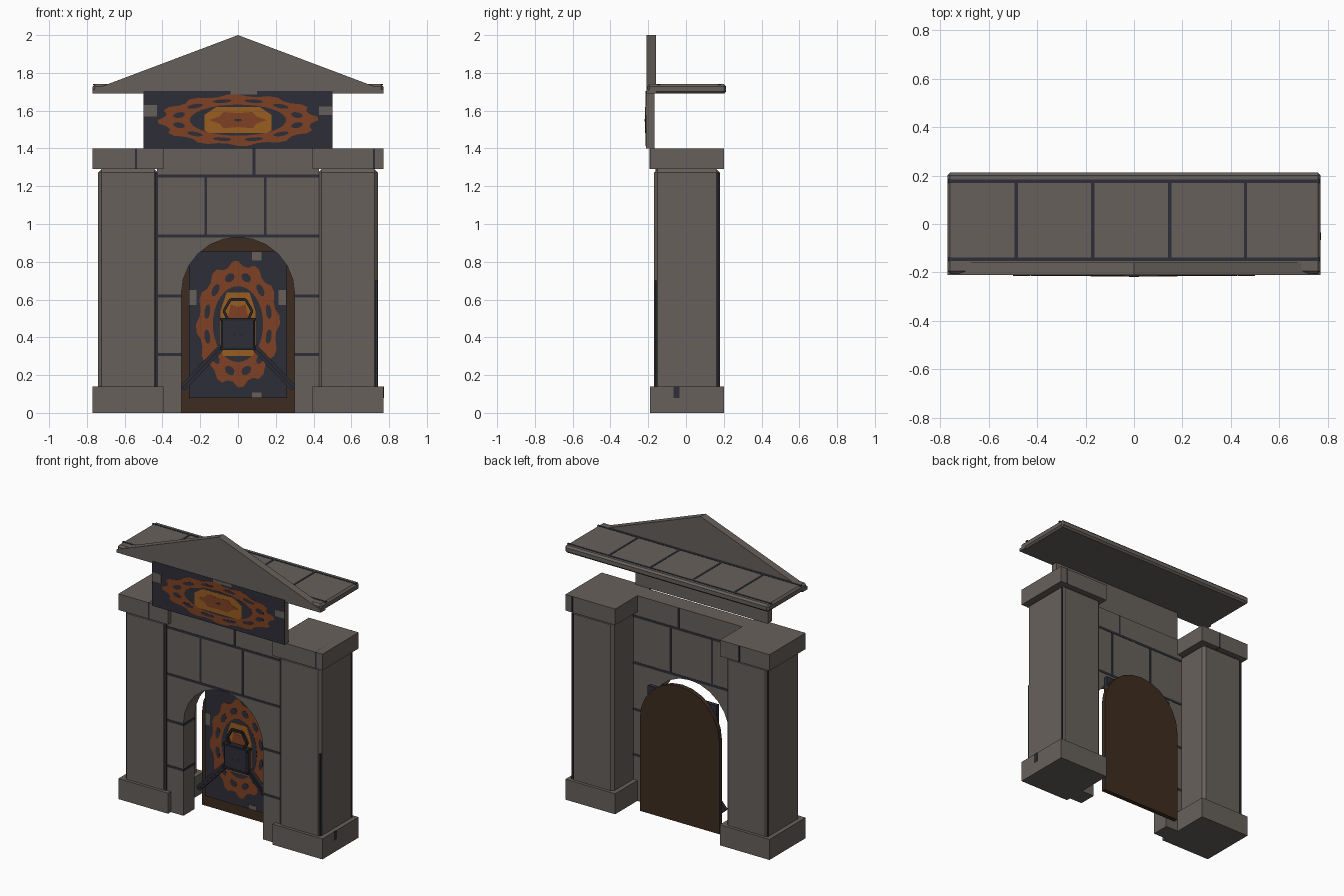
import bpy, bmesh, math

if "Cube" in bpy.data.objects:
    bpy.data.objects.remove(bpy.data.objects["Cube"])


def material(name, r, g, b):
    m = bpy.data.materials.new(name)
    m.diffuse_color = (r, g, b, 1)
    m.use_nodes = True
    m.node_tree.nodes["Principled BSDF"].inputs["Base Color"].default_value = m.diffuse_color
    return m


STONE = material("stone grey", 0.135, 0.118, 0.106)
SLATE = material("slate mortar", 0.026, 0.027, 0.039)
RUST = material("rust orange", 0.21, 0.052, 0.017)
AMBER = material("amber", 0.32, 0.11, 0.015)
WOOD = material("dark wood", 0.047, 0.025, 0.014)
IRON = material("black iron", 0.017, 0.018, 0.025)


def finish(name, bm, mat, bevel=0):
    if bevel:
        bmesh.ops.bevel(bm, geom=bm.edges[:], offset=bevel, segments=1, affect='EDGES')
    bmesh.ops.recalc_face_normals(bm, faces=bm.faces[:])
    me = bpy.data.meshes.new(name)
    bm.to_mesh(me)
    bm.free()
    me.materials.append(mat)
    ob = bpy.data.objects.new(name, me)
    bpy.context.collection.objects.link(ob)
    return ob


def box(name, x, y, z, mat, bevel=0):
    """Box from (min, max) pairs."""
    bm = bmesh.new()
    bmesh.ops.create_cube(bm, size=1)
    for v in bm.verts:
        v.co = [r[0] if c < 0 else r[1] for c, r in zip(v.co, (x, y, z))]
    return finish(name, bm, mat, bevel)


def prism(name, pts, y0, y1, mat):
    """Outline in the xz plane, extruded from y0 to y1."""
    bm = bmesh.new()
    f = bm.faces.new([bm.verts.new((x, y0, z)) for x, z in pts])
    ext = bmesh.ops.extrude_face_region(bm, geom=[f])
    for v in ext['geom']:
        if isinstance(v, bmesh.types.BMVert):
            v.co.y = y1
    return finish(name, bm, mat)


def bar(name, a, b, w, y0, y1, mat):
    """Straight bar in the xz plane between two points."""
    dx, dz = b[0] - a[0], b[1] - a[1]
    l = math.hypot(dx, dz)
    nx, nz = -dz / l * w / 2, dx / l * w / 2
    prism(name, [(a[0] + nx, a[1] + nz), (b[0] + nx, b[1] + nz),
                 (b[0] - nx, b[1] - nz), (a[0] - nx, a[1] - nz)], y0, y1, mat)


def arch(r, zc, n=12):
    return [(r * math.cos(math.pi * i / n), zc + r * math.sin(math.pi * i / n))
            for i in range(n + 1)]


# Pillars with plinths and caps
for s, side in ((-1, "left"), (1, "right")):
    def span(a, b):
        return tuple(sorted((s * a, s * b)))
    box(side + "_plinth", span(0.395, 0.77), (-0.19, 0.20), (0, 0.14), STONE)
    box(side + "_pillar", span(0.425, 0.74), (-0.17, 0.18), (0.12, 1.29), STONE, 0.018)
    box(side + "_cap", span(0.395, 0.77), (-0.19, 0.20), (1.29, 1.40), STONE)
    for z in (0.31, 0.62):
        box(side + "_jamb_mortar", span(0.298, 0.43), (-0.162, -0.038),
            (z - 0.008, z + 0.008), SLATE)
    box(side + "_pillar_seam", span(0.732, 0.741), (0.163, 0.174), (0.14, 1.27), SLATE)
box("pillar_inner_seam", (-0.438, -0.424), (-0.165, -0.155), (0.14, 1.27), SLATE)
box("pillar_outer_seam", (0.728, 0.738), (-0.165, -0.155), (0.14, 0.7), SLATE)
box("plinth_crack", (0.76, 0.772), (-0.065, -0.035), (0.08, 0.14), SLATE)

# Wall with arched doorway
wall = [(0.43, 0), (0.43, 1.40), (-0.43, 1.40), (-0.43, 0), (-0.30, 0)]
wall += arch(0.30, 0.63)[::-1] + [(0.30, 0)]
prism("arch_wall", wall, -0.16, -0.04, STONE)

# Wall mortar bands, showing on both sides
for z in (0.937, 1.255):
    box("wall_mortar", (-0.43, 0.43), (-0.162, -0.038), (z - 0.008, z + 0.008), SLATE)
for x, z0, z1 in ((-0.17, 0.937, 1.255), (0.145, 0.937, 1.255), (0.085, 1.255, 1.40)):
    box("wall_joint", (x - 0.007, x + 0.007), (-0.162, -0.038), (z0, z1), SLATE)
for x in (-0.54, 0.72):
    box("cap_joint", (x - 0.006, x + 0.006), (-0.192, 0.202), (1.29, 1.40), SLATE)

# Roof slab, joints and gable
box("roof_slab", (-0.77, 0.77), (-0.205, 0.213), (1.69, 1.74), STONE, 0.012)
for y in (-0.145, 0.177):
    box("roof_mortar", (-0.768, 0.768), (y - 0.007, y + 0.007), (1.735, 1.742), SLATE)
for x in (-0.485, -0.17, 0.148, 0.46):
    box("roof_joint", (x - 0.007, x + 0.007), (-0.145, 0.177), (1.735, 1.742), SLATE)
prism("gable", [(-0.77, 1.69), (0.77, 1.69), (0.77, 1.71), (0, 2.0), (-0.77, 1.71)],
      -0.21, -0.158, STONE)


def emblem(name, cx, cz, rx, rz, y):
    """Stretched gear drawn with thin stacked plates."""
    def shape(f, n):
        out = []
        for i in range(n):
            t = 2 * math.pi * i / n
            r = f(i)
            out.append((cx + rx * r * math.cos(t), cz + rz * r * math.sin(t)))
        return out

    def layer(part, pts, k, mat):
        prism(name + part, pts, y + 0.002, y - 0.0012 * k, mat)

    layer("_gear", shape(lambda i: 1.0 if i % 4 < 2 else 0.92, 48), 1, RUST)
    layer("_gear_inside", shape(lambda i: 0.6, 32), 2, SLATE)
    for k in range(12):
        t0 = 2 * math.pi * (k + 0.5) / 12
        slot = []
        for i in range(8):
            a = 2 * math.pi * i / 8
            r, t = 0.76 + 0.07 * math.cos(a), t0 + 0.16 * math.sin(a)
            slot.append((cx + rx * r * math.cos(t), cz + rz * r * math.sin(t)))
        layer("_gear_slot", slot, 2, SLATE)
    # rounded square hub
    hub = [(cx + rx * 0.42 * u, cz + rz * 0.5 * v) for u, v in
           ((1, -.8), (1, .4), (.65, 1), (-.65, 1), (-1, .4), (-1, -.8), (-.85, -1), (.85, -1))]
    layer("_hub", hub, 3, AMBER)
    layer("_hub_core", shape(lambda i: 0.27 if i % 2 else 0.36, 12), 4, RUST)
    layer("_hub_dot", shape(lambda i: 0.05, 8), 5, SLATE)


# Sign panel above the wall: stone block with a dark painted face
box("sign_block", (-0.5, 0.5), (-0.211, -0.168), (1.40, 1.705), STONE)
box("sign_face", (-0.5, 0.5), (-0.2125, -0.21), (1.40, 1.705), SLATE)
emblem("sign", 0, 1.55, 0.425, 0.137, -0.2125)
for x, z, w, h in ((-0.465, 1.60, 0.035, 0.03), (0.465, 1.60, 0.035, 0.022),
                   (0.03, 1.695, 0.07, 0.01)):
    box("sign_worn_patch", (x - w, x + w), (-0.2135, -0.211), (z - h, z + h), STONE)

# Door and its painted plate
prism("door", arch(0.30, 0.63) + [(-0.30, 0), (0.30, 0)], 0.04, 0.07, WOOD)
box("door_plate", (-0.26, 0.26), (0.015, 0.042), (0.08, 0.855), SLATE)
emblem("door", 0, 0.47, 0.222, 0.335, 0.015)
for x, z, w, h in ((0.1, 0.83, 0.025, 0.023), (0.235, 0.61, 0.02, 0.04),
                   (-0.24, 0.61, 0.02, 0.04), (0.1, 0.095, 0.025, 0.014)):
    box("door_worn_patch", (x - w, x + w), (0.0135, 0.016), (z - h, z + h), STONE)

# Padlock with shackle and two slanted bars
box("lock_body", (-0.09, 0.09), (-0.03, 0.012), (0.335, 0.50), SLATE, 0.008)
for z in (0.34, 0.495):
    box("lock_band", (-0.094, 0.094), (-0.033, 0.01), (z - 0.007, z + 0.007), IRON)
for x in (-0.02, 0.02):
    box("lock_rivet", (x - 0.005, x + 0.005), (-0.033, -0.028), (0.405, 0.42), IRON)
loop = [(-0.055, 0.495), (-0.075, 0.54), (-0.04, 0.60), (0.04, 0.60), (0.075, 0.54), (0.055, 0.495)]
for a, b in zip(loop, loop[1:]):
    bar("lock_shackle", a, b, 0.014, -0.018, -0.002, IRON)
for s in (-1, 1):
    bar("door_bar", (s * 0.085, 0.35), (s * 0.295, 0.13), 0.035, -0.012, 0.012, SLATE)
    bar("door_bar_ridge", (s * 0.085, 0.35), (s * 0.295, 0.13), 0.012, -0.017, -0.01, IRON)
